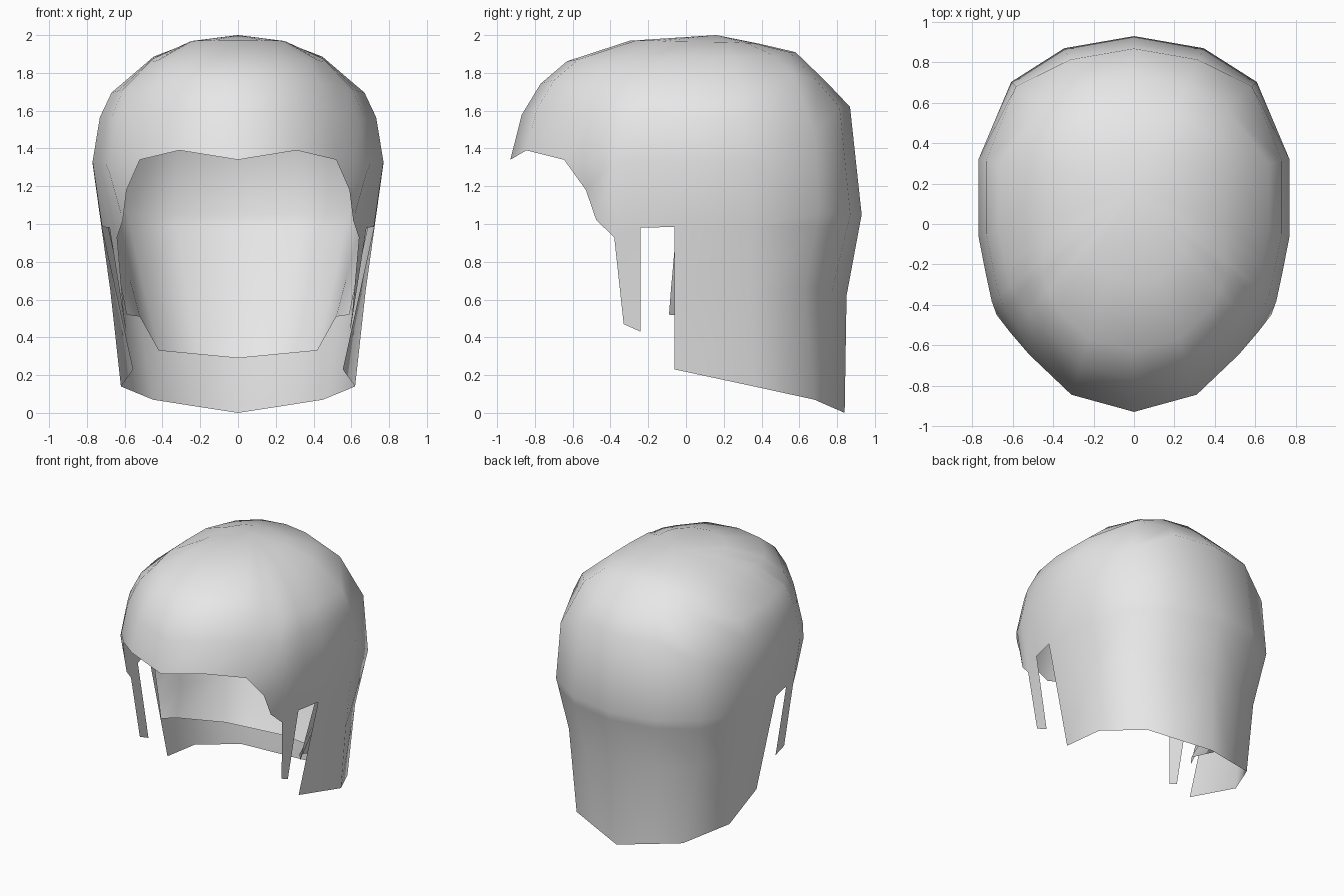
import bpy
import bmesh
from mathutils import Vector

if "Cube" in bpy.data.objects:
    bpy.data.objects.remove(bpy.data.objects["Cube"])

grey = bpy.data.materials.new("neutral grey")
grey.diffuse_color = (0.8, 0.8, 0.8, 1)
grey.use_nodes = True
grey.node_tree.nodes["Principled BSDF"].inputs["Base Color"].default_value = grey.diffuse_color

# Half outline from back to front: x, y, height of widest point
OUTLINE = [
    (0, .93, 1.05), (.345, .87, 1.05), (.608, .703, 1.06),
    (.77, .32, 1.32), (.77, -.06, 1.33), (.735, -.24, 1.33),
    (.705, -.38, 1.33), (.68, -.45, 1.27), (.61, -.54, 1.34),
    (.52, -.645, 1.34), (.31, -.845, 1.39), (0, -.93, 1.34)]

# Dome profiles (reach, rise) from the crown to the widest point
BACK = [(.28, .955), (.545, .905), (.75, .745), (.92, .60), (1, 0)]
CORNER = [(.30, .955), (.56, .885), (.76, .775), (.96, .45), (1, 0)]
SIDE = [(.32, .945), (.58, .83), (.87, .545), (.95, .35), (1, 0)]
FRONT = [(.42, .955), (.725, .79), (.853, .61), (.945, .36), (1, 0)]

# Waist and lower edge of the back curtain, back to side
OUTER_BACK = [((0, .85, .62), (0, .84, 0)),
              ((.31, .77, .63), (.24, .755, .037)),
              ((.55, .63, .66), (.45, .68, .07)),
              ((.675, .34, .64), (.62, .36, .14))]
INNER_BACK = [((0, .73, .62), (0, .58, .29)),
              ((.27, .67, .62), (.21, .515, .31)),
              ((.49, .56, .62), (.42, .45, .33)),
              ((.57, .12, .70), (.52, 0, .51))]
# Side pieces keyed by column, top to bottom
OUTER_SIDE = {4: [(.72, -.06, .985), (.64, -.06, .62), (.555, -.06, .23)],
              5: [(.68, -.24, .98), (.59, -.24, .43)],
              6: [(.64, -.38, .93), (.60, -.33, .47)],
              7: [(.61, -.475, 1.02)],
              8: [(.59, -.53, 1.18)]}
INNER_SIDE = {4: [(.69, -.05, .985), (.615, -.08, .65), (.59, -.09, .52)]}


def dome_profile(i):
    """Back profiles by column, then blend from side to front."""
    if i <= 4:
        return (BACK, BACK, CORNER, SIDE, SIDE)[i]
    t = min(1, (i - 4) / 5)
    return [Vector(p).lerp(Vector(q), t) for p, q in zip(SIDE, FRONT)]


def curtain(top, waist, hem):
    """Column running down from the widest point past the waist."""
    top, low = Vector(top), Vector(waist)
    upper = top.lerp(low, (top.z - .985) / (top.z - low.z))
    return [tuple(upper), waist, hem]


def build_shell(name, scale, top_z, back, sides, full_front):
    bm = bmesh.new()
    pole = Vector((0, .16, top_z))
    pole_vert = bm.verts.new(pole)
    columns = []
    n = len(BACK)
    for i, (x, y, z) in enumerate(OUTLINE):
        x, y = x * scale[0], y * scale[1]
        pts = [(x * u, pole.y + (y - pole.y) * u, z + (top_z - z) * v)
               for u, v in dome_profile(i)]
        if not full_front and i > 4:
            pts.pop()
        if i < len(back):
            pts += curtain((x, y, z), *back[i])
        else:
            pts += sides.get(i, [])
        columns.append([bm.verts.new(c) for c in pts])

    # Join neighbouring columns, leaving the notch and the face opening free
    for i, (a, b) in enumerate(zip(columns, columns[1:])):
        bm.faces.new((pole_vert, a[0], b[0]))
        rows = min(len(a), len(b))
        if i == 4:
            rows = min(rows, n + 1)
        for r in range(rows - 1):
            bm.faces.new((a[r], a[r + 1], b[r + 1], b[r]))
        if full_front and i == 8:
            bm.faces.new((a[n - 1], a[n], b[n - 1]))
        if not full_front and i == 4:
            bm.faces.new((a[n - 2], a[n - 1], b[n - 2]))

    bmesh.ops.recalc_face_normals(bm, faces=bm.faces)
    if sum(f.normal.z for f in bm.faces) < 0:
        bmesh.ops.reverse_faces(bm, faces=bm.faces)
    for f in bm.faces:
        f.smooth = True
    mesh = bpy.data.meshes.new(name)
    bm.to_mesh(mesh)
    bm.free()
    mesh.materials.append(grey)
    obj = bpy.data.objects.new(name, mesh)
    bpy.context.collection.objects.link(obj)
    mirror = obj.modifiers.new("mirror", 'MIRROR')
    mirror.use_axis[0] = True
    mirror.use_clip = True
    mirror.merge_threshold = .001
    return obj


# Outer hair with fringe, sideburns and back curtain
build_shell("outer_hair", (1, 1), 2.0, OUTER_BACK, OUTER_SIDE, True)
# Thin lining beneath it
build_shell("inner_lining", (.965, .935), 1.965, INNER_BACK, INNER_SIDE, False)
